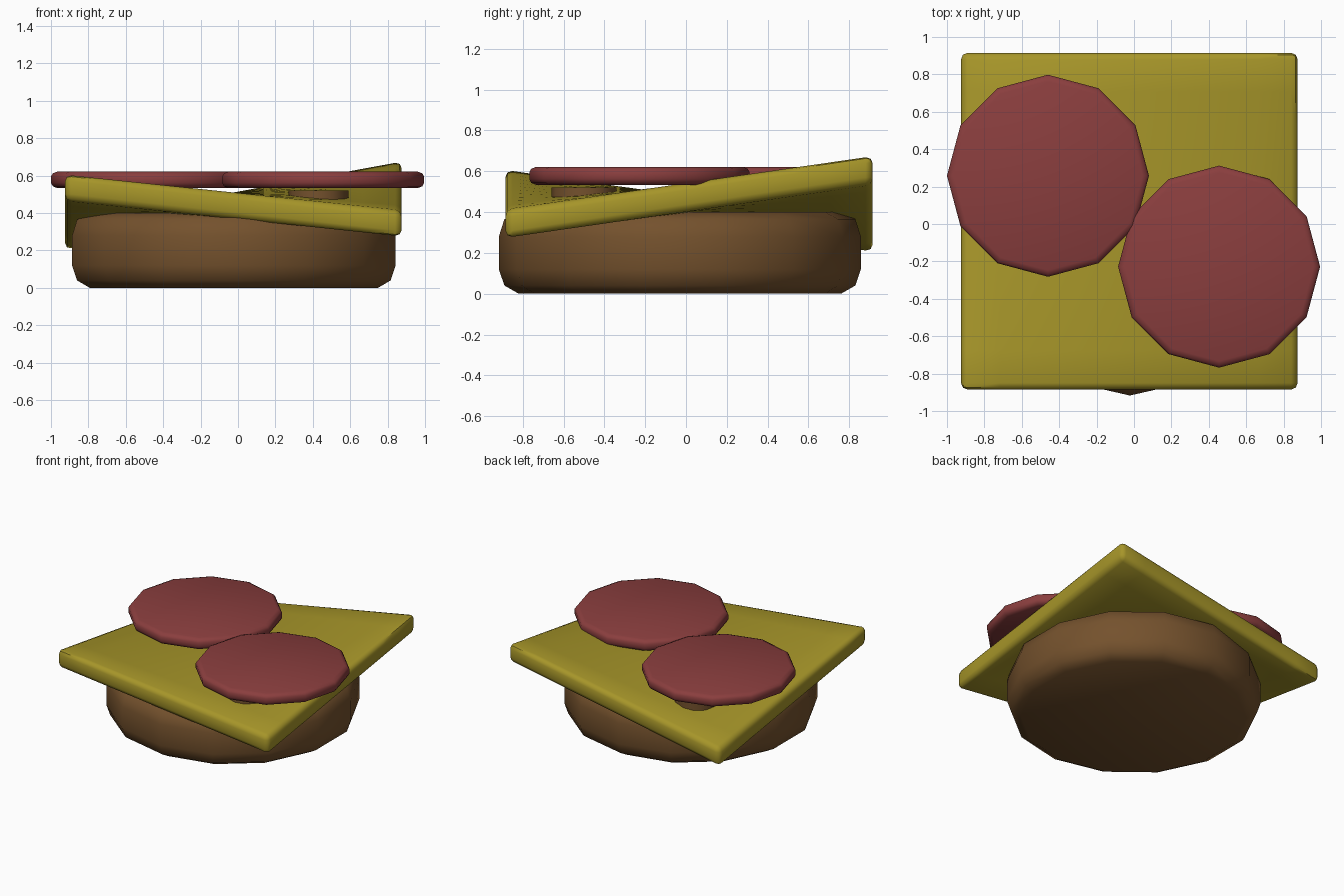
import bpy, bmesh, math

if "Cube" in bpy.data.objects:
    bpy.data.objects.remove(bpy.data.objects["Cube"])


def material(name, rgb):
    m = bpy.data.materials.new(name)
    m.diffuse_color = (*rgb, 1)
    m.use_nodes = True
    m.node_tree.nodes["Principled BSDF"].inputs["Base Color"].default_value = m.diffuse_color
    return m


brown = material("patty brown", (0.175, 0.083, 0.026))
yellow = material("cheese yellow", (0.38, 0.30, 0.022))
red = material("sausage red", (0.255, 0.048, 0.048))


def finish(bm, name, mat, angle=50):
    bmesh.ops.recalc_face_normals(bm, faces=bm.faces)
    me = bpy.data.meshes.new(name)
    bm.to_mesh(me)
    bm.free()
    ob = bpy.data.objects.new(name, me)
    bpy.context.collection.objects.link(ob)
    me.materials.append(mat)
    bpy.ops.object.select_all(action='DESELECT')
    ob.select_set(True)
    bpy.context.view_layer.objects.active = ob
    bpy.ops.object.shade_smooth_by_angle(angle=math.radians(angle))
    return ob


def lathe(name, centre, sides, profile, mat):
    """Stack of polygon rings (radius, z), capped at both ends, one corner on +y."""
    bm = bmesh.new()
    rings = []
    for r, z in profile:
        rings.append([bm.verts.new((centre[0] + r * math.sin(2 * math.pi * i / sides),
                                    centre[1] + r * math.cos(2 * math.pi * i / sides), z))
                      for i in range(sides)])
    for a, b in zip(rings, rings[1:]):
        for i in range(sides):
            j = (i + 1) % sides
            bm.faces.new((a[i], a[j], b[j], b[i]))
    bm.faces.new(rings[0])
    bm.faces.new(rings[-1])
    return finish(bm, name, mat)


# Patty
lathe("patty", (-0.022, -0.03), 14,
      [(0.79, 0), (0.86, 0.04), (0.887, 0.12), (0.887, 0.28), (0.86, 0.365), (0.79, 0.40)], brown)


# Cheese: rounded square sheet, bent into a saddle
def cheese():
    bm = bmesh.new()
    bmesh.ops.create_cube(bm, size=1)
    bmesh.ops.scale(bm, vec=(1.8, 1.8, 0.14), verts=bm.verts)
    bmesh.ops.bevel(bm, geom=bm.edges[:], offset=0.035, segments=2, profile=0.5, affect='EDGES')
    n = 10
    for axis in ((1, 0, 0), (0, 1, 0)):
        for i in range(1, n):
            p = -0.865 + 1.73 * i / n
            bmesh.ops.bisect_plane(bm, geom=bm.verts[:] + bm.edges[:] + bm.faces[:],
                                   plane_co=[c * p for c in axis], plane_no=axis)
    for v in bm.verts:
        a, b = v.co.x / 0.9, v.co.y / 0.9
        v.co.z += 0.44 + 0.035 * a + 0.135 * a * b
        v.co.x -= 0.025
        v.co.y += 0.015
    return finish(bm, "cheese", yellow)


cheese()

# Sausage slices, each on a small brown plug that passes through the cheese
for side, cx, cy, px, py in (("left", -0.46, 0.258, -0.45, 0.52), ("right", 0.455, -0.228, 0.43, -0.50)):
    lathe(side + "_slice", (cx, cy), 12,
          [(0.505, 0.533), (0.53, 0.543), (0.54, 0.562), (0.54, 0.596), (0.53, 0.612), (0.505, 0.622)], red)
    lathe(side + "_plug", (px, py), 12, [(0.16, 0.31), (0.16, 0.52)], brown)
